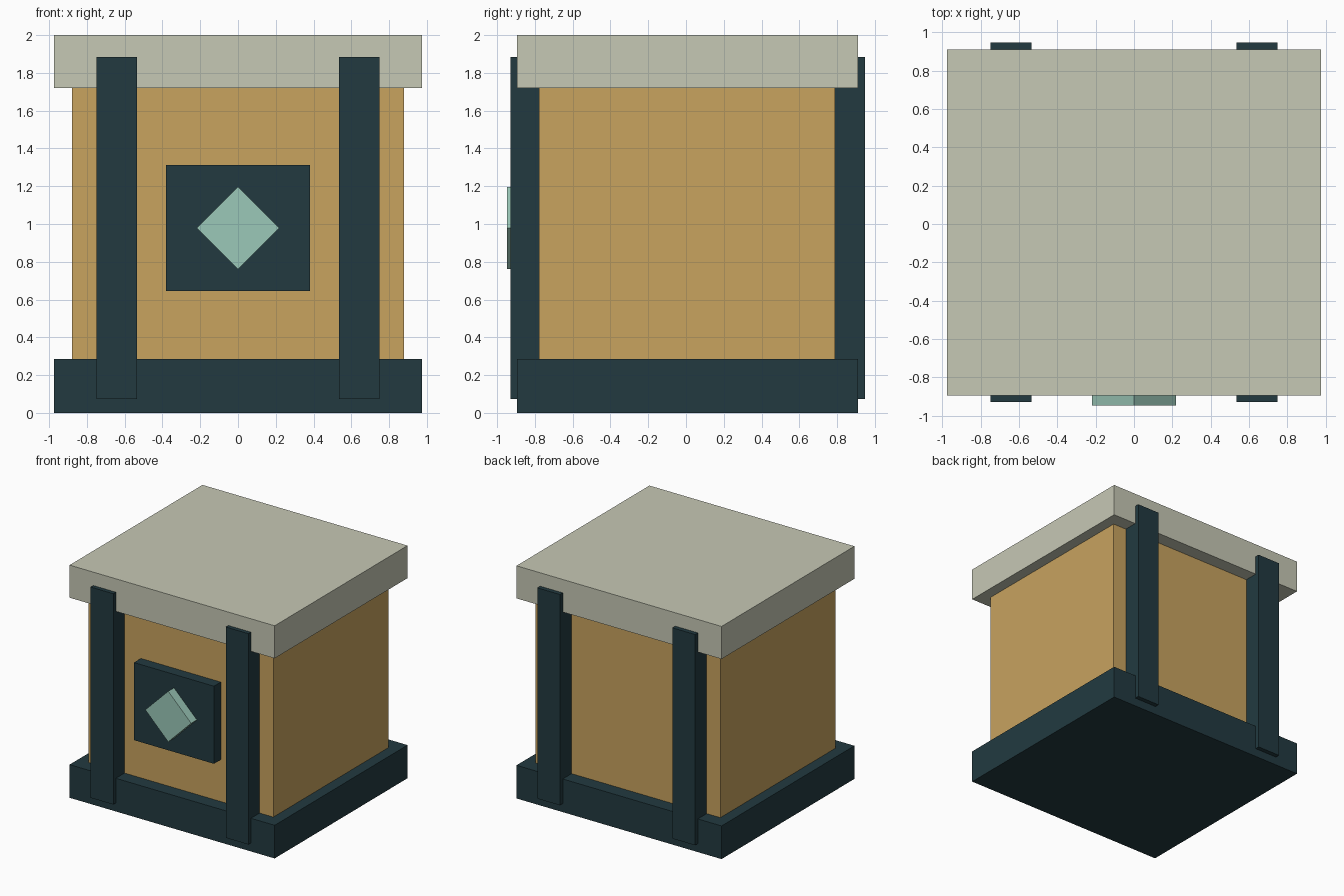
import bpy
import math
from mathutils import Matrix

if "Cube" in bpy.data.objects:
    bpy.data.objects.remove(bpy.data.objects["Cube"])


def material(name, rgb):
    m = bpy.data.materials.new(name)
    lin = [((c / 255 + 0.055) / 1.055) ** 2.4 for c in rgb]
    m.diffuse_color = (*lin, 1)
    m.use_nodes = True
    m.node_tree.nodes["Principled BSDF"].inputs["Base Color"].default_value = m.diffuse_color
    return m


DARK = material("dark teal", (34, 58, 64))
TAN = material("tan wood", (200, 163, 95))
STONE = material("pale stone", (198, 200, 181))
MINT = material("mint", (155, 200, 184))


def box(name, mat, x, y, z, turn=0):
    """Box from (min, max) ranges, optionally turned about its y axis."""
    bpy.ops.mesh.primitive_cube_add(size=1)
    ob = bpy.context.object
    ob.name = name
    ranges = (x, y, z)
    size = [b - a for a, b in ranges]
    ob.data.transform(Matrix.Rotation(turn, 4, 'Y') @ Matrix.Diagonal((*size, 1)))
    ob.location = [(a + b) / 2 for a, b in ranges]
    ob.data.materials.append(mat)
    return ob


# Crate: base, body and lid
box("base", DARK, (-0.975, 0.975), (-0.895, 0.91), (0, 0.285))
box("body", TAN, (-0.88, 0.88), (-0.777, 0.79), (0.285, 1.72))
box("lid", STONE, (-0.975, 0.975), (-0.895, 0.91), (1.72, 2))

# Upright straps, two on the front and two on the back
for side, sx in (("left", -1), ("right", 1)):
    x = sorted((sx * 0.535, sx * 0.75))
    box("front_strap_" + side, DARK, x, (-0.93, -0.777), (0.073, 1.885))
    box("back_strap_" + side, DARK, x, (0.79, 0.948), (0.073, 1.885))

# Lock plate with a raised diamond
box("lock_plate", DARK, (-0.38, 0.38), (-0.87, -0.777), (0.645, 1.312))
h = 0.218 / math.sqrt(2)
box("diamond", MINT, (-h, h), (-0.948, -0.86), (0.979 - h, 0.979 + h), math.radians(45))
